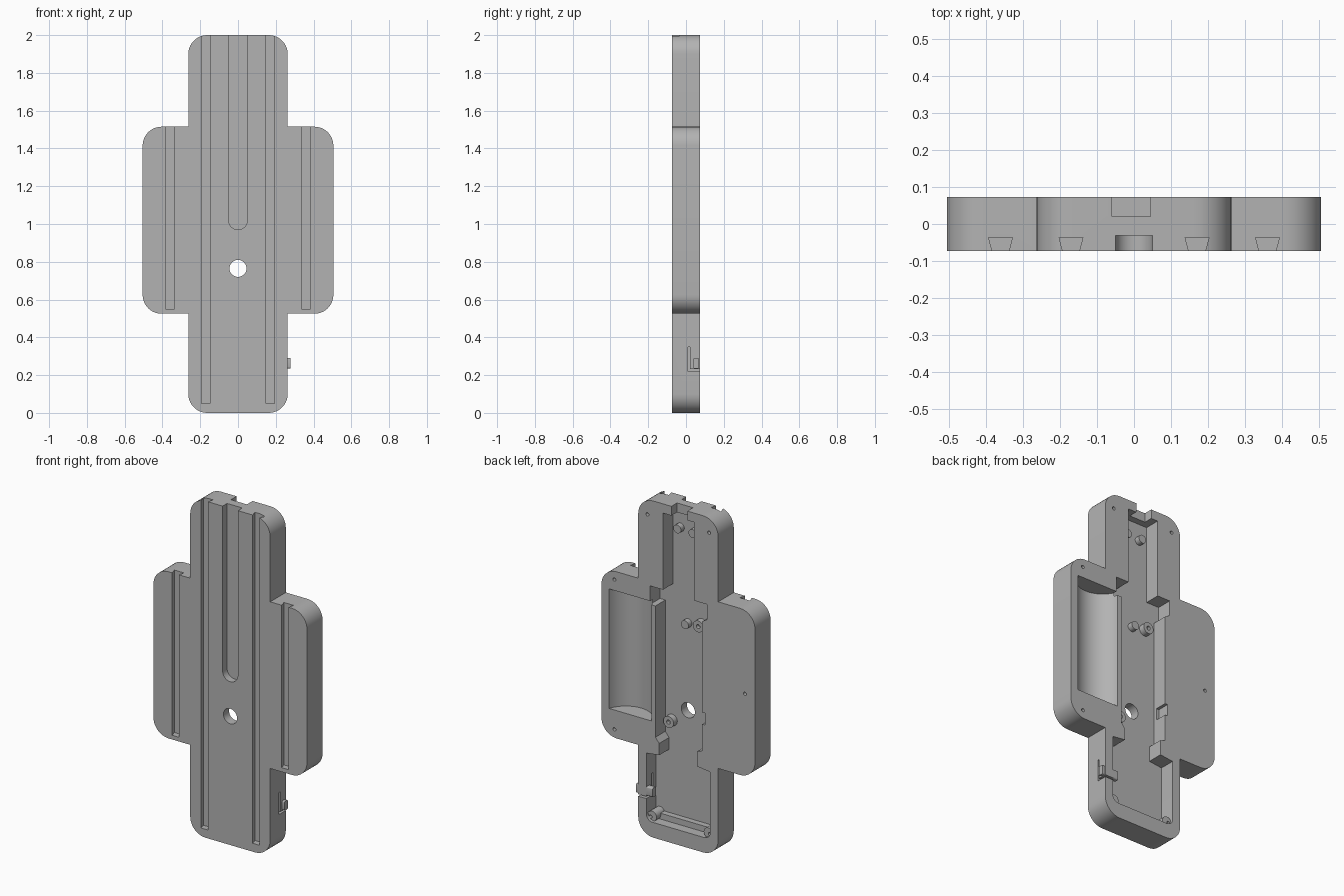
import bpy, bmesh, math
from mathutils import Vector

if "Cube" in bpy.data.objects:
    bpy.data.objects.remove(bpy.data.objects["Cube"])

grey = bpy.data.materials.new("plain grey")
grey.use_nodes = True
grey.diffuse_color = (0.45, 0.45, 0.45, 1)
grey.node_tree.nodes["Principled BSDF"].inputs["Base Color"].default_value = grey.diffuse_color

BACK, FRONT, FLOOR = 0.073, -0.073, -0.02
OUT = 0.2  # how far cutters run past the surface


def prism(name, profile, a, b, axis="y"):
    """Extrude an (x, z) profile along y, an (x, y) one along z, or a (y, z) one along x."""
    place = {"y": lambda p, h: (p[0], h, p[1]),
             "z": lambda p, h: (p[0], p[1], h),
             "x": lambda p, h: (h, p[0], p[1])}[axis]
    bm = bmesh.new()
    low = [bm.verts.new(place(p, a)) for p in profile]
    high = [bm.verts.new(place(p, b)) for p in profile]
    bm.faces.new(low)
    bm.faces.new(high)
    n = len(profile)
    for i in range(n):
        j = (i + 1) % n
        bm.faces.new((low[i], low[j], high[j], high[i]))
    bmesh.ops.recalc_face_normals(bm, faces=bm.faces)
    mesh = bpy.data.meshes.new(name)
    bm.to_mesh(mesh)
    bm.free()
    mesh.materials.append(grey)
    ob = bpy.data.objects.new(name, mesh)
    bpy.context.collection.objects.link(ob)
    return ob


def rect(x0, x1, z0, z1):
    return [(x0, z0), (x1, z0), (x1, z1), (x0, z1)]


def circle(x, z, r, n=32):
    return [(x + r * math.cos(2 * math.pi * i / n), z + r * math.sin(2 * math.pi * i / n))
            for i in range(n)]


def rounded(corners, steps=10):
    """Round each right-angled (x, z, radius) corner with an arc."""
    pts = []
    for i, (x, z, r) in enumerate(corners):
        p = Vector((x, z))
        if r == 0:
            pts.append(p)
            continue
        d1 = (Vector(corners[i - 1][:2]) - p).normalized() * r
        d2 = (Vector(corners[(i + 1) % len(corners)][:2]) - p).normalized() * r
        for k in range(steps + 1):
            t = math.pi / 2 * k / steps
            pts.append(p + d1 * (1 - math.sin(t)) + d2 * (1 - math.cos(t)))
    return pts


def cut(target, tool, operation="DIFFERENCE"):
    mod = target.modifiers.new(tool.name, "BOOLEAN")
    mod.operation, mod.solver, mod.object = operation, "EXACT", tool
    bpy.context.view_layer.objects.active = target
    bpy.ops.object.modifier_apply(modifier=mod.name)
    bpy.data.objects.remove(tool)


# Cross-shaped body with rounded outer corners
R = 0.1
half = [(0.263, 0, R), (0.263, 0.525, 0), (0.505, 0.525, R),
        (0.505, 1.515, R), (0.263, 1.515, 0), (0.263, 2, R)]
body = prism("body", rounded(half + [(-x, z, r) for x, z, r in reversed(half)]), FRONT, BACK)

# Dovetail grooves on the front, open at the top
for x, z in ((0.17, 0.05), (0.36, 0.55)):
    for s in (-1, 1):
        trapezoid = [(s * x - 0.02, FRONT - 0.01), (s * x + 0.02, FRONT - 0.01),
                     (s * x + 0.032, -0.037), (s * x - 0.032, -0.037)]
        cut(body, prism("groove", trapezoid, z, 2 + OUT, "z"))

# Round-ended middle slot on the front
slot = [(0.05, 0.97, 0.05), (0.05, 2 + OUT, 0), (-0.05, 2 + OUT, 0), (-0.05, 0.97, 0.05)]
cut(body, prism("slot", rounded(slot), FRONT - OUT, -0.031))

# Stepped channel in the back, running from the lower bay to the top
channel = [(-0.21, 0.09, 0.04), (0.21, 0.09, 0.04), (0.21, 0.49, 0), (0.125, 0.5, 0),
           (0.125, 0.57, 0), (0.15, 0.6, 0), (0.15, 1.38, 0), (0.185, 1.38, 0),
           (0.185, 1.49, 0), (0.1, 1.49, 0), (0.1, 1.945, 0), (-0.105, 1.945, 0),
           (-0.105, 1.48, 0), (-0.19, 1.48, 0), (-0.19, 1.39, 0), (-0.157, 1.37, 0),
           (-0.157, 0.6, 0), (-0.125, 0.59, 0), (-0.125, 0.5, 0), (-0.21, 0.49, 0)]
cut(body, prism("channel", rounded(channel), FLOOR, BACK + OUT))
cut(body, prism("top_notch", rect(-0.06, 0.045, 1.9, 2 + OUT), 0.02, BACK + OUT))
cut(body, prism("side_notch", rect(-0.175, -0.1, 0.76, 0.83), 0.0, BACK + OUT))

# Round-bottomed bay in the left wing
cut(body, prism("bay", circle(0.315, 0.115, 0.145, 64), 0.69, 1.4, "z"))

# Hole through the floor and small screw holes in the back
cut(body, prism("through_hole", circle(0, 0.765, 0.045), -OUT, OUT))
for x, z in ((0.203, 1.91), (-0.203, 1.91), (0.42, 1.465), (0.42, 0.575), (-0.438, 1.015)):
    cut(body, prism("screw_hole", circle(x, z, 0.01, 16), 0.02, BACK + OUT))

# Slits that free the spring tab in the left wall
cut(body, prism("tab_slit", rect(0.01, 0.022, 0.22, 0.35), 0.18, 0.3, "x"))
cut(body, prism("tab_slit", rect(0.015, BACK + 0.02, 0.22, 0.232), 0.18, 0.3, "x"))

# Ledge along the foot of the lower bay
prism("bay_ledge", rect(-0.19, 0.19, 0.085, 0.125), FLOOR - 0.01, 0.015)
for s in (-1, 1):
    corner = prism("corner_boss", circle(s * 0.185, 0.115, 0.03), FLOOR - 0.01, 0.055)
    cut(corner, prism("screw_hole", circle(s * 0.195, 0.11, 0.01, 16), 0.0, OUT))

# Locating pegs and hollow bosses on the channel floor
pegs = [prism("peg", circle(x, z, 0.025), FLOOR - 0.005, 0.012)
        for x, z in ((0.05, 1.84), (-0.05, 1.84), (0, 1.285))]
for x, z in ((-0.09, 1.3), (0.105, 0.68)):
    boss = prism("boss", circle(x, z, 0.034), FLOOR - 0.005, 0.015)
    cut(boss, prism("screw_hole", circle(x, z, 0.012, 16), -0.005, OUT))
    pegs.append(boss)

# Latch button on the spring tab
button = rounded([(0.038, 0.235, 0.008), (0.07, 0.235, 0.008),
                  (0.07, 0.29, 0.008), (0.038, 0.29, 0.008)], 4)
latch = prism("latch_button", button, 0.17, 0.279, "x")

# Smooth the curved walls, keep the edges sharp
bpy.ops.object.select_all(action="DESELECT")
for ob in [body, latch] + pegs:
    ob.select_set(True)
    bpy.context.view_layer.objects.active = ob
bpy.ops.object.shade_smooth_by_angle(angle=math.radians(30))
